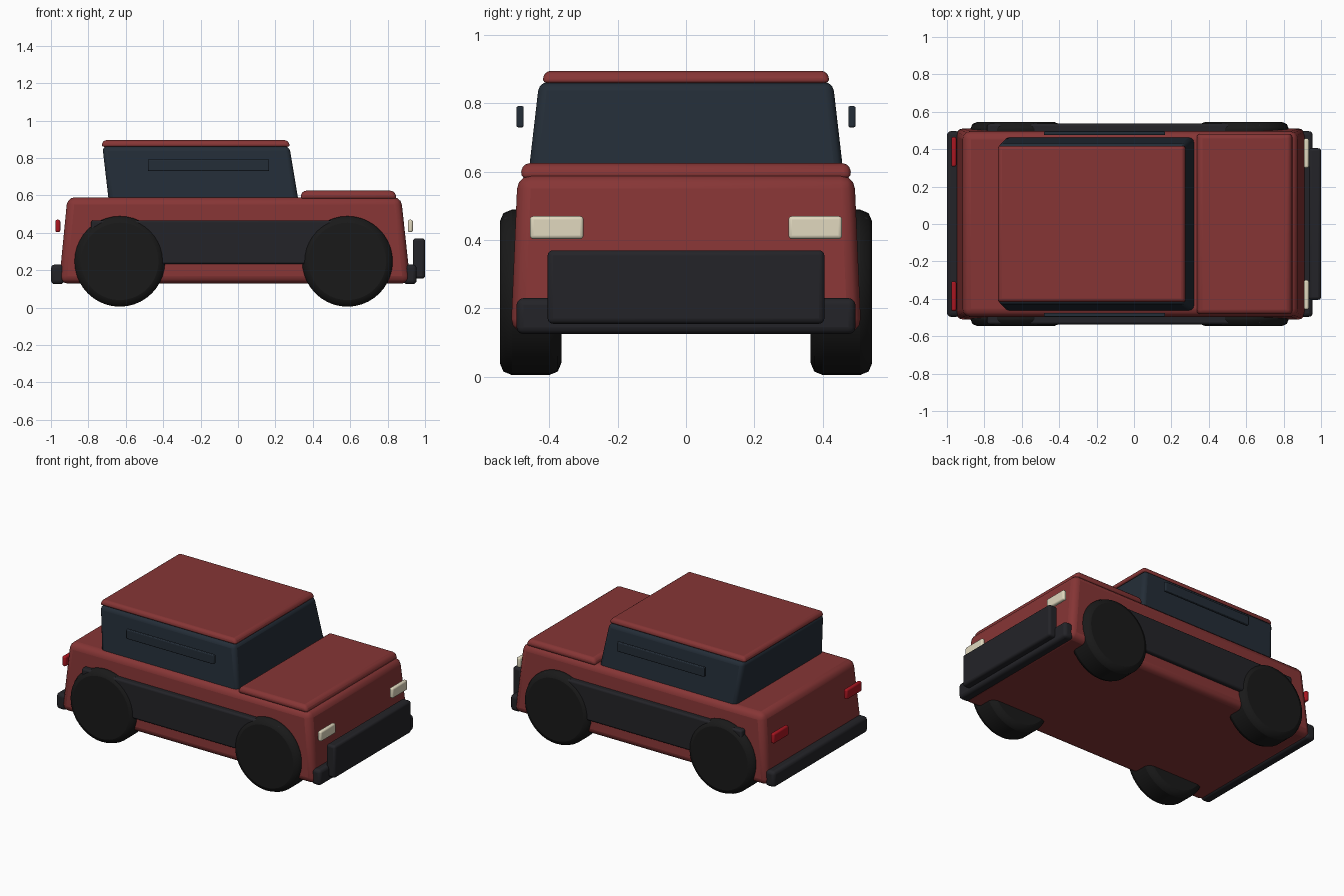
import bpy, bmesh, math
from mathutils import Matrix

if "Cube" in bpy.data.objects:
    bpy.data.objects.remove(bpy.data.objects["Cube"])


def material(name, rgb):
    m = bpy.data.materials.new(name)
    m.diffuse_color = (*rgb, 1)
    m.use_nodes = True
    m.node_tree.nodes["Principled BSDF"].inputs["Base Color"].default_value = m.diffuse_color
    return m


RED = material("red_paint", (0.24, 0.036, 0.036))
GLASS = material("dark_glass", (0.017, 0.026, 0.038))
TRIM = material("dark_trim", (0.017, 0.017, 0.021))
RUBBER = material("rubber", (0.01, 0.01, 0.01))
CREAM = material("headlight", (0.75, 0.69, 0.52))
TAIL = material("taillight", (0.4, 0.008, 0.015))


def finish(bm, name, mat, bevel, segments):
    bmesh.ops.recalc_face_normals(bm, faces=bm.faces)
    mesh = bpy.data.meshes.new(name)
    bm.to_mesh(mesh)
    bm.free()
    ob = bpy.data.objects.new(name, mesh)
    bpy.context.collection.objects.link(ob)
    mesh.materials.append(mat)
    mod = ob.modifiers.new("bevel", 'BEVEL')
    mod.width, mod.segments = bevel, segments
    mod.limit_method, mod.angle_limit = 'ANGLE', math.radians(40)
    bpy.ops.object.select_all(action='DESELECT')
    bpy.context.view_layer.objects.active = ob
    ob.select_set(True)
    bpy.ops.object.shade_smooth_by_angle(angle=math.radians(35))
    return ob


def block(name, mat, x, y, z, bevel, top_x=None, top_y=None, segments=3):
    """Bevelled box from ranges; the top can have its own x and y range."""
    bm = bmesh.new()
    rings = []
    for (x0, x1), (y0, y1), h in ((x, y, z[0]), (top_x or x, top_y or y, z[1])):
        rings.append([bm.verts.new(p) for p in
                      ((x0, y0, h), (x1, y0, h), (x1, y1, h), (x0, y1, h))])
    lo, hi = rings
    bm.faces.new(lo[::-1])
    bm.faces.new(hi)
    for i in range(4):
        j = (i + 1) % 4
        bm.faces.new((lo[i], lo[j], hi[j], hi[i]))
    return finish(bm, name, mat, bevel, segments)


def wheel(name, x, y):
    bm = bmesh.new()
    bmesh.ops.create_cone(bm, cap_ends=True, segments=40, radius1=0.242,
                          radius2=0.242, depth=0.18,
                          matrix=Matrix.Translation((x, y, 0.247))
                          @ Matrix.Rotation(math.pi / 2, 4, 'X'))
    return finish(bm, name, RUBBER, 0.035, 2)


# Body shell, hood, cabin and roof
block("body", RED, (-0.957, 0.922), (-0.513, 0.513), (0.13, 0.59), 0.04,
      (-0.912, 0.872), (-0.493, 0.493))
block("hood", RED, (0.33, 0.852), (-0.486, 0.486), (0.58, 0.625), 0.02,
      (0.345, 0.835), (-0.478, 0.478))
block("cabin", GLASS, (-0.69, 0.325), (-0.465, 0.465), (0.56, 0.862), 0.025,
      (-0.725, 0.275), (-0.43, 0.43))
block("roof", RED, (-0.732, 0.28), (-0.422, 0.422), (0.86, 0.895), 0.015,
      (-0.72, 0.265), (-0.412, 0.412))

# Bumpers and grille
block("front_bumper", TRIM, (0.885, 0.955), (-0.496, 0.496), (0.125, 0.23), 0.02)
block("rear_bumper", TRIM, (-1.0, -0.93), (-0.496, 0.496), (0.125, 0.23), 0.02)
block("grille", TRIM, (0.935, 1.0), (-0.405, 0.405), (0.155, 0.37), 0.015)

# Parts that repeat on both sides
for side, s in (("right", -1), ("left", 1)):
    def span(a, b):
        return tuple(sorted((s * a, s * b)))
    block(side + "_side_panel", TRIM, (-0.785, 0.68), span(0.46, 0.536),
          (0.232, 0.467), 0.012)
    block(side + "_window_bar", GLASS, (-0.482, 0.167), span(0.475, 0.496),
          (0.73, 0.792), 0.005)
    block(side + "_headlight", CREAM, (0.908, 0.935), span(0.3, 0.457),
          (0.403, 0.47), 0.01)
    block(side + "_taillight", TAIL, (-0.977, -0.95), span(0.307, 0.465),
          (0.403, 0.47), 0.01)
    wheel(side + "_front_wheel", 0.585, s * 0.455)
    wheel(side + "_rear_wheel", -0.632, s * 0.455)
